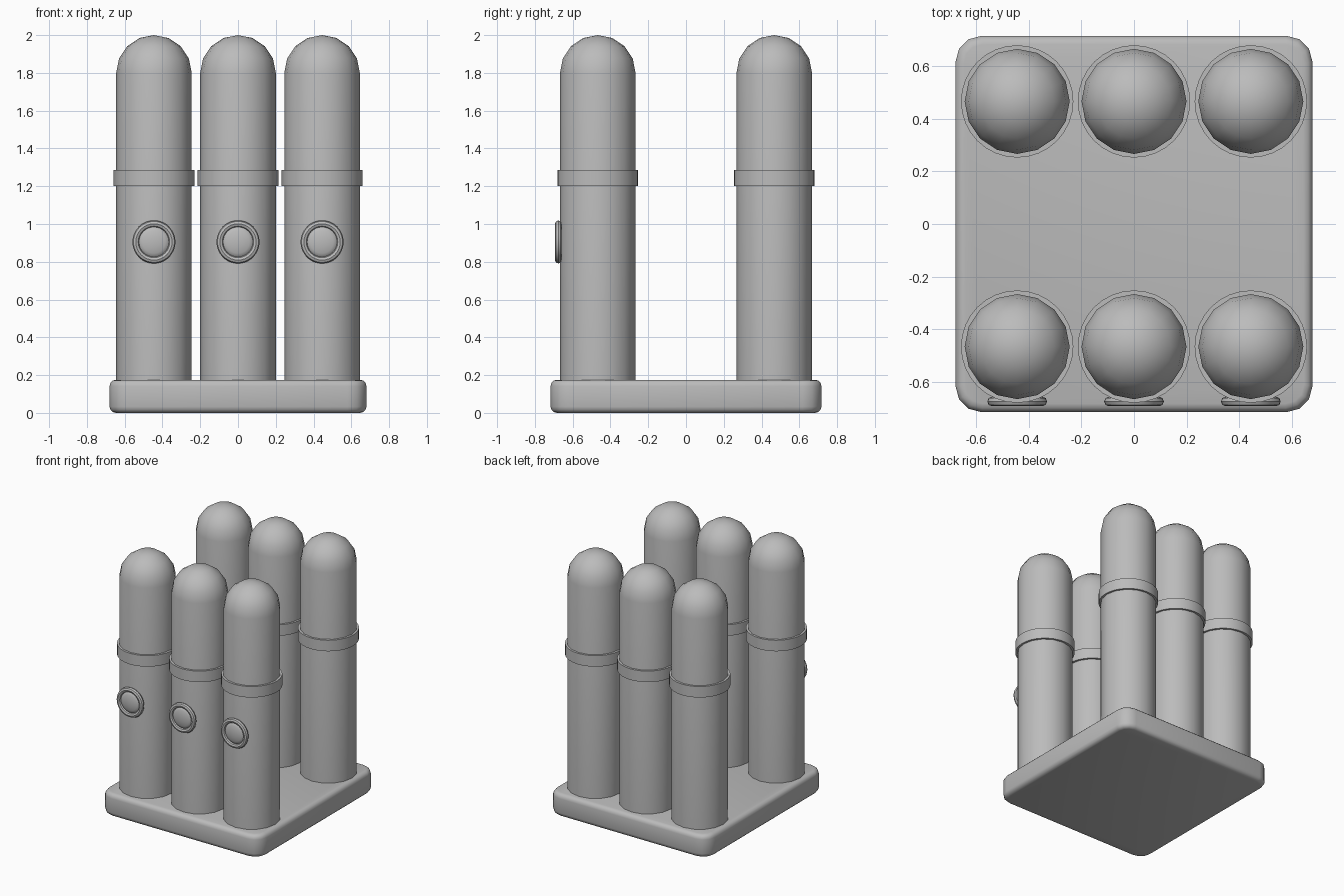
import bpy, bmesh, math
from mathutils import Matrix

if "Cube" in bpy.data.objects:
    bpy.data.objects.remove(bpy.data.objects["Cube"])

grey = bpy.data.materials.new("plain_grey")
grey.use_nodes = True
grey.diffuse_color = (0.5, 0.5, 0.5, 1)
grey.node_tree.nodes["Principled BSDF"].inputs["Base Color"].default_value = (0.5, 0.5, 0.5, 1)


def finish(bm, name, location=(0, 0, 0), angle=40):
    """Turn a bmesh into a named object with smooth shading and sharp corners."""
    bmesh.ops.recalc_face_normals(bm, faces=bm.faces)
    mesh = bpy.data.meshes.new(name)
    bm.to_mesh(mesh)
    bm.free()
    mesh.materials.append(grey)
    obj = bpy.data.objects.new(name, mesh)
    bpy.context.collection.objects.link(obj)
    obj.location = location
    bpy.ops.object.select_all(action='DESELECT')
    obj.select_set(True)
    bpy.context.view_layer.objects.active = obj
    bpy.ops.object.shade_smooth_by_angle(angle=math.radians(angle))
    return obj


def lathe(profile, sides, name, location, closed=False, facing=False):
    """Spin (radius, height) points around z; facing turns the axis to -y."""
    bm = bmesh.new()
    points = profile + profile[:1] if closed else profile
    verts = [bm.verts.new((r, 0, z)) for r, z in points]
    edges = [bm.edges.new(pair) for pair in zip(verts, verts[1:])]
    bmesh.ops.spin(bm, geom=verts + edges, cent=(0, 0, 0), axis=(0, 0, 1),
                   angle=math.tau, steps=sides)
    bmesh.ops.remove_doubles(bm, verts=bm.verts, dist=0.0005)
    if facing:
        bm.transform(Matrix.Rotation(math.pi / 2, 4, 'X'))
    return finish(bm, name, location)


# Base plate: rounded upright corners, then softened rims
bm = bmesh.new()
bmesh.ops.create_cube(bm, size=1)
bm.transform(Matrix.Translation((0, 0, 0.0875)) @ Matrix.Diagonal((1.36, 1.434, 0.175, 1)))
upright = [e for e in bm.edges if abs(e.verts[0].co.z - e.verts[1].co.z) > 0.1]
bmesh.ops.bevel(bm, geom=upright, offset=0.1, segments=3, profile=0.5, affect='EDGES')
rims = [e for e in bm.edges if abs(e.verts[0].co.z - e.verts[1].co.z) < 0.01]
bmesh.ops.bevel(bm, geom=rims, offset=0.033, segments=3, profile=0.5, affect='EDGES')
finish(bm, "base_plate")

# Profiles for the repeated parts
R = 0.2
dome = [(R * math.cos(i * math.pi / 16), 1.8 + R * math.sin(i * math.pi / 16))
        for i in range(0, 9, 2)]
column = [(0, 0.16), (R, 0.16)] + dome
band = [(0.194, 1.2), (0.214, 1.2), (0.214, 1.285), (0.194, 1.285)]
rim = [(0.096 + 0.018 * math.cos(i * math.tau / 8), 0.018 * math.sin(i * math.tau / 8))
       for i in range(8)]
button = [(0.09, -0.014), (0.08, 0.002), (0.06, 0.01), (0.03, 0.015), (0, 0.017)]

# Two rows of three columns; the front row carries round badges
for row, y in (("front", -0.467), ("back", 0.467)):
    for side, x in (("right", -0.445), ("middle", 0), ("left", 0.445)):
        tag = f"{row}_{side}"
        lathe(column, 16, f"column_{tag}", (x, y, 0))
        lathe(band, 32, f"band_{tag}", (x, y, 0), closed=True)
        if row == "front":
            spot = (x, -0.676, 0.905)
            lathe(rim, 32, f"badge_rim_{side}", spot, closed=True, facing=True)
            lathe(button, 32, f"badge_button_{side}", spot, facing=True)
